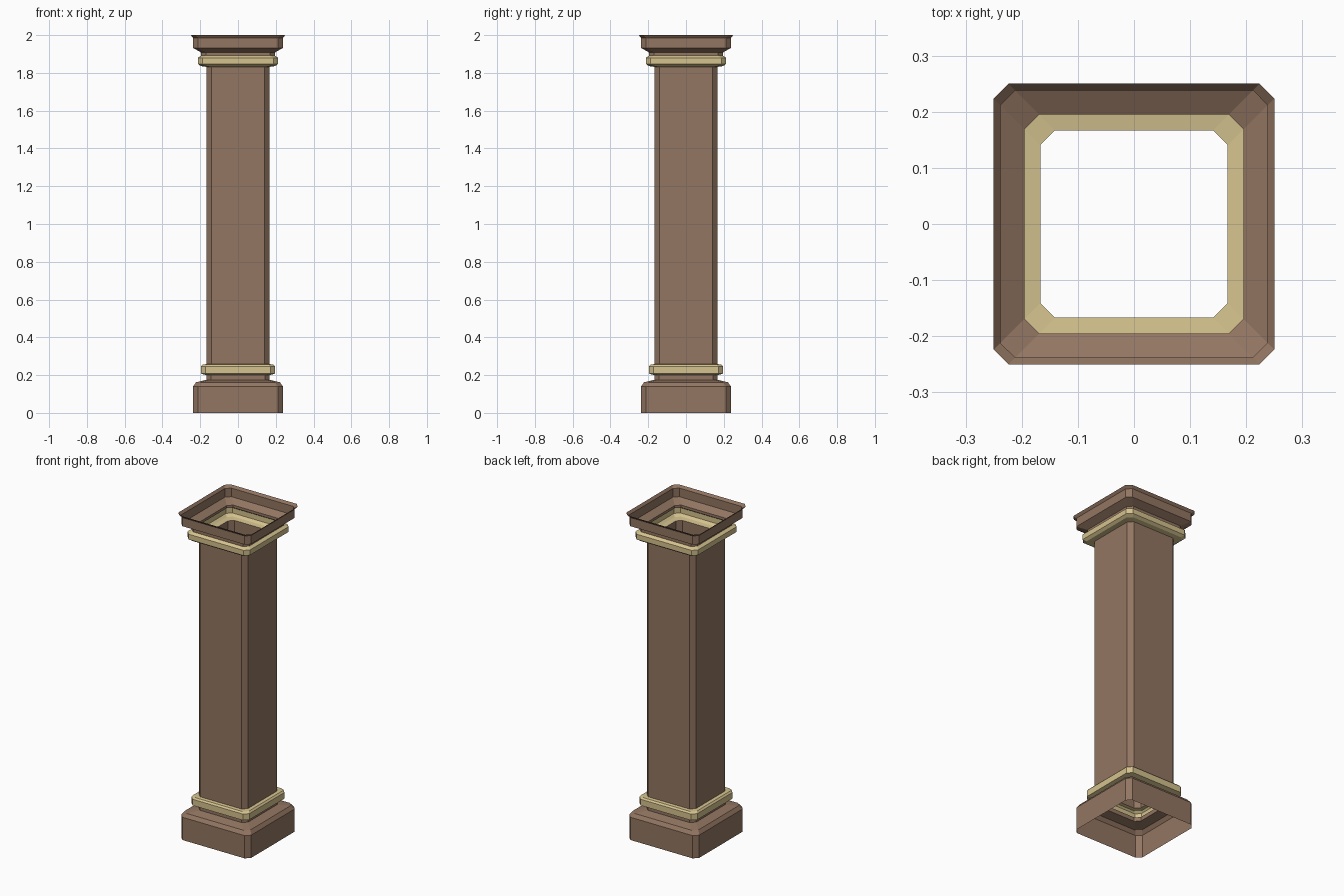
import bpy

if "Cube" in bpy.data.objects:
    bpy.data.objects.remove(bpy.data.objects["Cube"])

def material(name, rgb):
    m = bpy.data.materials.new(name)
    m.diffuse_color = (*rgb, 1.0)
    m.use_nodes = True
    m.node_tree.nodes["Principled BSDF"].inputs["Base Color"].default_value = m.diffuse_color
    return m

brown = material("brown stone", (0.29, 0.18, 0.12))
gold = material("pale gold", (0.66, 0.54, 0.27))

CHAMFER = 0.026

def ring(r, z):
    # square with chamfered corners, counter-clockwise
    i = r - CHAMFER
    return [(r, -i, z), (r, i, z), (i, r, z), (-i, r, z),
            (-r, i, z), (-r, -i, z), (-i, -r, z), (i, -r, z)]

def shell(name, profile, mat):
    # open shell lofted through (half width, height) pairs
    verts = [v for r, z in profile for v in ring(r, z)]
    faces = []
    for k in range(len(profile) - 1):
        for j in range(8):
            n = (j + 1) % 8
            faces.append((k * 8 + j, k * 8 + n, k * 8 + 8 + n, k * 8 + 8 + j))
    me = bpy.data.meshes.new(name)
    me.from_pydata(verts, [], faces)
    me.materials.append(mat)
    me.update()
    ob = bpy.data.objects.new(name, me)
    bpy.context.collection.objects.link(ob)
    return ob

# plinth with bevelled top and short neck
shell("plinth", [(0.238, 0), (0.238, 0.14), (0.222, 0.162), (0.168, 0.175), (0.168, 0.2)], brown)
# lower gold band
shell("lower_band", [(0.168, 0.2), (0.197, 0.208), (0.197, 0.246), (0.188, 0.256), (0.167, 0.258)], gold)
# shaft
shell("shaft", [(0.167, 0.258), (0.167, 1.832)], brown)
# upper gold band
shell("upper_band", [(0.167, 1.832), (0.197, 1.836), (0.213, 1.848), (0.213, 1.88), (0.195, 1.892)], gold)
# capital, open at the top
shell("capital", [(0.195, 1.892), (0.195, 1.908), (0.238, 1.932), (0.238, 1.985), (0.25, 2.0)], brown)
